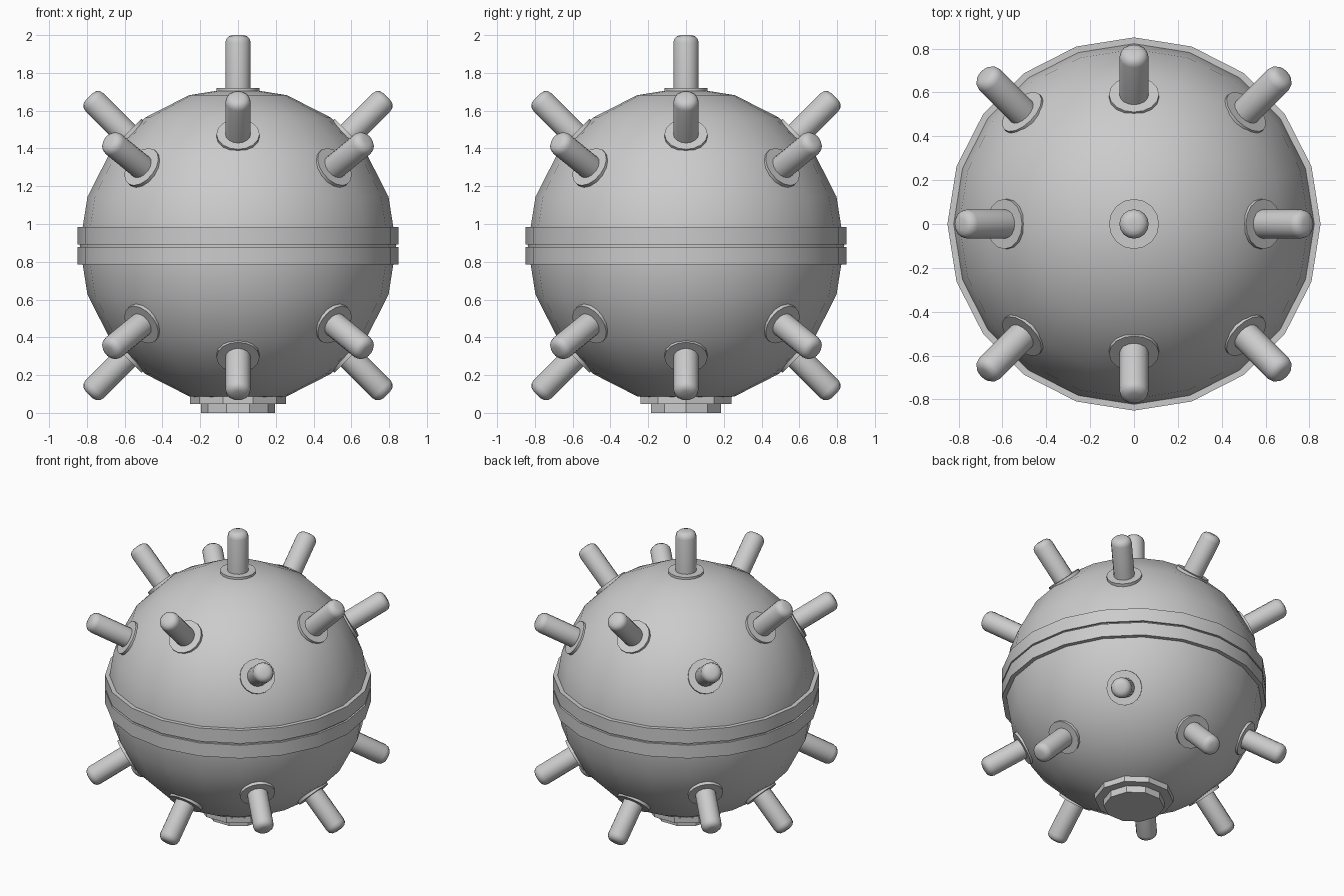
import bpy, bmesh
from math import sin, cos, pi, radians
from mathutils import Vector

if "Cube" in bpy.data.objects:
    bpy.data.objects.remove(bpy.data.objects["Cube"])

CZ = 0.885   # height of the ball centre
R = 0.838    # ball radius


def lathe(name, profile, sides, closed=False, start=0.0, smooth=True):
    """Revolve (radius, height) points about z."""
    bm = bmesh.new()
    rows = []
    for r, z in profile:
        if r == 0:
            rows.append([bm.verts.new((0, 0, z))] * sides)
        else:
            rows.append([bm.verts.new((r * cos(start + 2 * pi * i / sides),
                                       r * sin(start + 2 * pi * i / sides), z))
                         for i in range(sides)])
    pairs = list(zip(rows, rows[1:]))
    if closed:
        pairs.append((rows[-1], rows[0]))
    for a, b in pairs:
        for i in range(sides):
            j = (i + 1) % sides
            bm.faces.new(list(dict.fromkeys((a[i], a[j], b[j], b[i]))))
    bmesh.ops.recalc_face_normals(bm, faces=bm.faces)
    mesh = bpy.data.meshes.new(name)
    bm.to_mesh(mesh)
    bm.free()
    ob = bpy.data.objects.new(name, mesh)
    bpy.context.collection.objects.link(ob)
    if smooth:
        bpy.ops.object.select_all(action='DESELECT')
        ob.select_set(True)
        bpy.context.view_layer.objects.active = ob
        bpy.ops.object.shade_smooth_by_angle(angle=radians(35))
    return ob


# Ball
arc = [(R * cos(radians(a)), CZ + R * sin(radians(a))) for a in range(-72, 73, 18)]
lathe("ball", [(0, CZ - R)] + arc + [(0, CZ + R)], 20)

# Two seam bands with a narrow groove between them
for name, z0, z1 in (("lower_band", 0.786, 0.879), ("upper_band", 0.891, 0.984)):
    lathe(name, [(0.79, z0), (0.851, z0), (0.851, z1), (0.79, z1)], 20, closed=True)

# Stepped foot plate under the ball
lathe("foot_plate", [(0, 0.047), (0.253, 0.047), (0.253, 0.095), (0, 0.095)], 10, smooth=False)
lathe("foot_disc", [(0, 0), (0.195, 0), (0.195, 0.06), (0, 0.06)], 10, smooth=False)

# Horn: round-tipped rod with a collar, pointing along z from the ball centre
TIP, ROD = 1.115, 0.067
b = 0.04
tip = [(ROD - b + b * cos(t * pi / 6), TIP - b + b * sin(t * pi / 6)) for t in range(4)]
horn = lathe("top_horn", [(0, 0.78), (ROD, 0.78)] + tip + [(0, TIP)], 16)
collar = lathe("top_collar", [(0, 0.79), (0.114, 0.79), (0.114, 0.836), (0, 0.836)], 16)


def aim(ob, direction):
    ob.location = (0, 0, CZ)
    ob.rotation_mode = 'QUATERNION'
    ob.rotation_quaternion = Vector((0, 0, 1)).rotation_difference(direction)


# Eight horns above and below: steeper on the axes, lower on the diagonals
for side, sign in (("upper", 1), ("lower", -1)):
    for i in range(8):
        az = i * pi / 4
        el = sign * radians(45 if i % 2 == 0 else 30)
        d = Vector((cos(el) * cos(az), cos(el) * sin(az), sin(el)))
        for src, part in ((horn, "horn"), (collar, "collar")):
            ob = src.copy()
            ob.name = f"{side}_{part}_{i + 1}"
            bpy.context.collection.objects.link(ob)
            aim(ob, d)
for ob in (horn, collar):
    aim(ob, Vector((0, 0, 1)))
